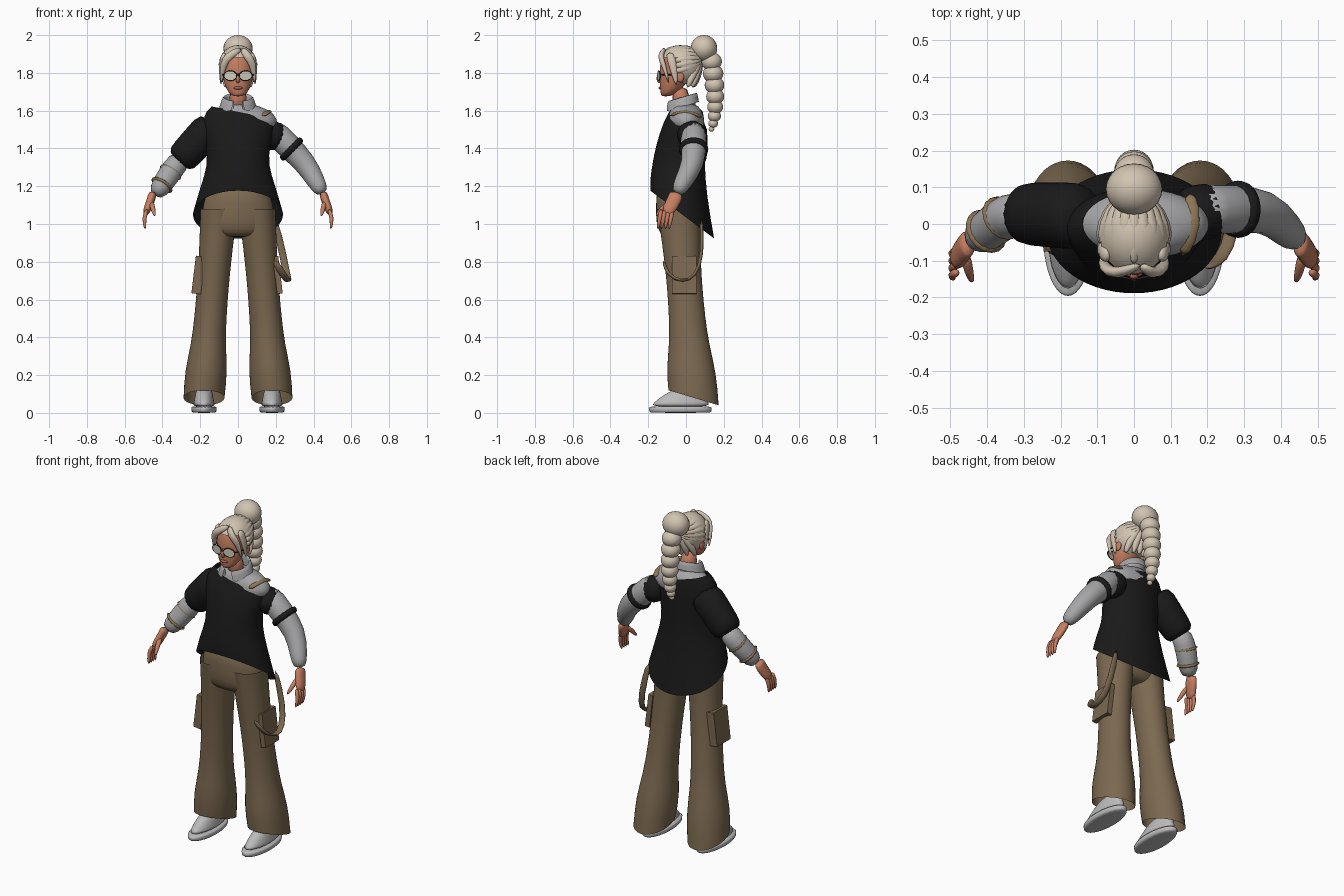
import bpy, bmesh, math
from mathutils import Vector

if "Cube" in bpy.data.objects:
    bpy.data.objects.remove(bpy.data.objects["Cube"])


def material(name, *rgb):
    m = bpy.data.materials.new(name)
    m.use_nodes = True
    m.diffuse_color = (*rgb, 1)
    m.node_tree.nodes["Principled BSDF"].inputs["Base Color"].default_value = (*rgb, 1)
    return m


black = material("black knit", .01, .01, .01)
tan = material("tan trousers", .2, .14, .08)
grey = material("grey shirt", .38, .38, .39)
shoe_grey = material("light grey shoe", .5, .5, .5)
skin = material("skin", .56, .21, .12)
blonde = material("blonde hair", .64, .55, .44)
brown = material("brown strap", .27, .18, .09)
dark = material("dark frame", .03, .02, .02)
pale = material("pale lens", .6, .6, .5)
lip = material("lip", .4, .12, .1)
X, Y, Z = Vector((1, 0, 0)), Vector((0, 1, 0)), Vector((0, 0, 1))


def finish(name, bm, mat, drop, subdivide):
    """Remove unwanted faces, then make a smooth object."""
    if drop:
        cut = [f for f in bm.faces if drop(f.calc_center_median())]
        bmesh.ops.delete(bm, geom=cut, context="FACES")
    bmesh.ops.recalc_face_normals(bm, faces=bm.faces)
    mesh = bpy.data.meshes.new(name)
    bm.to_mesh(mesh)
    bm.free()
    mesh.materials.append(mat)
    for polygon in mesh.polygons:
        polygon.use_smooth = True
    ob = bpy.data.objects.new(name, mesh)
    bpy.context.collection.objects.link(ob)
    if subdivide:
        mod = ob.modifiers.new("smooth", "SUBSURF")
        mod.levels = mod.render_levels = 1


def loft(name, mat, rings, sides=20, caps=True, drop=None, along=None):
    """Rings are x, y, z, two radii, then optional slopes along y and x.
    Rings lie level, or turn to follow the path when along is given."""
    bm = bmesh.new()
    centres = [Vector(ring[:3]) for ring in rings]
    rows = []
    for i, ring in enumerate(rings):
        u, v = X, Y
        if along:
            ahead = centres[min(i + 1, len(rings) - 1)]
            behind = centres[max(i - 1, 0)]
            t = (ahead - behind).normalized()
            u = along.cross(t).normalized()
            v = t.cross(u)
        slope_y, slope_x = (tuple(ring[5:]) + (0, 0))[:2]
        row = []
        for k in range(sides):
            a = math.tau * k / sides
            d = u * (math.cos(a) * ring[3]) + v * (math.sin(a) * ring[4])
            d.z += slope_y * d.y + slope_x * d.x
            row.append(bm.verts.new(centres[i] + d))
        rows.append(row)
    for low, high in zip(rows, rows[1:]):
        for k in range(sides):
            j = (k + 1) % sides
            bm.faces.new((low[k], low[j], high[j], high[k]))
    if caps:
        bm.faces.new(rows[0])
        bm.faces.new(rows[-1])
    finish(name, bm, mat, drop, True)


def tube(name, mat, points, radii, along=Y, flat=1, sides=10):
    rings = [(*p, r, r * flat) for p, r in zip(points, radii)]
    loft(name, mat, rings, sides, along=along)


def ball(name, mat, centre, size, drop=None):
    bm = bmesh.new()
    bmesh.ops.create_uvsphere(bm, u_segments=24, v_segments=16, radius=1)
    for v in bm.verts:
        v.co = Vector(c + p * s for c, p, s in zip(centre, v.co, size))
    finish(name, bm, mat, drop, False)


# Sweater with a slanted neckline and a long back hem
loft("sweater", black, [
    (0, -.02, 1.05, .24, .17, -.75), (0, -.04, 1.2, .2, .15, -.3),
    (0, -.04, 1.31, .16, .14), (0, -.03, 1.42, .17, .13),
    (0, -.01, 1.54, .2, .11, 0, -.15), (.02, 0, 1.59, .16, .09, 0, -.2)],
    sides=28, caps=False)

# Shirt yoke and folded collar
loft("shirt_yoke", grey, [
    (.02, 0, 1.48, .18, .1), (.02, 0, 1.56, .2, .1),
    (.02, 0, 1.61, .14, .08), (0, -.01, 1.64, .06, .06)])
loft("shirt_collar", grey, [
    (0, -.02, 1.6, .07, .07), (0, -.02, 1.67, .07, .07, .3),
    (0, -.02, 1.68, .08, .08, .3), (0, -.02, 1.62, .1, .09, .3)],
    caps=False, drop=lambda c: c.y < -.06 and abs(c.x) < .03)
tube("shoulder_strap", brown, [(.13, -.09, 1.57), (.17, 0, 1.61), (.15, .09, 1.56)],
     [.01] * 3, along=X, flat=2)

# Left arm: bare-shoulder sleeve, band and shirt sleeve
shoulder, elbow, wrist = (Vector(p) for p in
                          ((.16, .04, 1.52), (.36, .04, 1.32), (.45, -.05, 1.16)))
tube("left_shirt_sleeve", grey,
     [shoulder, shoulder.lerp(elbow, .5), elbow, elbow.lerp(wrist, .6), wrist],
     [.07, .07, .06, .05, .035], sides=16)
tube("left_off_shoulder_sleeve", black,
     [(.12, .02, 1.48), (.17, .03, 1.48), shoulder.lerp(elbow, .4)], [.07, .08, .08], sides=16)
tube("left_arm_band", black, [shoulder.lerp(elbow, f) for f in (.53, .62, .7)],
     [.08] * 3, sides=16)

# Right arm: short sleeve, shirt sleeve and forearm wraps
shoulder, elbow, wrist = (Vector(p) for p in
                          ((-.12, .02, 1.54), (-.34, .03, 1.3), (-.44, -.05, 1.15)))
tube("right_short_sleeve", black, [shoulder.lerp(elbow, f) for f in (0, .4, .7, .9)],
     [.1, .09, .09, .08], sides=16)
tube("right_shirt_sleeve", grey,
     [shoulder.lerp(elbow, .8), elbow, elbow.lerp(wrist, .6), wrist],
     [.06, .06, .06, .04], sides=16)
for name, f in (("upper", .1), ("lower", .55)):
    tube(name + "_forearm_wrap", brown, [elbow.lerp(wrist, f), elbow.lerp(wrist, f + .15)],
         [.07, .07], sides=16)

# Trouser seat
loft("trouser_seat", tan, [
    (0, -.04, 1.22, .16, .12), (0, -.04, 1.1, .19, .12), (0, -.04, 1, .2, .12),
    (0, -.04, .95, .19, .1), (0, -.04, .93, .13, .07)])
tube("hanging_trouser_strap", tan,
     [(.19, -.12, .81), (.24, -.1, .73), (.27, -.02, .69), (.26, .05, .72),
      (.24, .09, .83), (.19, .08, 1.04)], [.01] * 6, along=X, flat=2)

for s, side in ((-1, "right"), (1, "left")):
    # Flared leg, narrow at the knee, gathered near the ankle
    leg = []
    for i in range(8):
        t = i / 7
        pinch = math.sin(math.pi * t)
        gather = .015 if i == 6 else 0
        leg.append((s * (.1 + .08 * t), -.04 + .08 * t, 1.08 - t,
                    .1 - .02 * pinch + .01 * t + gather,
                    .115 - .03 * pinch + .02 * t + gather, -.3 * t ** 8))
    loft(side + "_trouser_leg", tan, leg, caps=False)
    bpy.ops.mesh.primitive_cube_add(size=1, location=(s * .21, -.01, .73),
                                    rotation=(0, -s * .12, 0))
    pocket = bpy.context.object
    pocket.name = side + "_cargo_pocket"
    pocket.scale = (.05 if s < 0 else .03, .13, .2)
    pocket.data.materials.append(tan)
    bevel = pocket.modifiers.new("bevel", "BEVEL")
    bevel.width, bevel.segments = .01, 2

    # Shoe with sole and laces
    loft(side + "_shoe_sole", shoe_grey, [
        (s * .18, -.03, z, .07 - inset, .17 - inset)
        for z, inset in ((0, .01), (.005, .003), (.03, 0), (.035, .005))])
    loft(side + "_shoe_upper", shoe_grey, [
        (s * .18, -.03 + .06 * t * t, .03 + .1 * t, .06 - .02 * t, .165 - .08 * t)
        for t in (0, .25, .5, .75, 1)])
    for i in range(3):
        y, z = -.13 + i * .03, .08 + i * .015
        tube("%s_shoe_lace_%d" % (side, i + 1), shoe_grey,
             [(s * .18 + dx, y + abs(dx) / 3, z - abs(dx) / 3) for dx in (-.035, 0, .035)],
             [.005] * 3)

    # Hand
    tube(side + "_palm", skin, [(s * .45, -.05, 1.17), (s * .46, -.06, 1.13),
                                (s * .48, -.09, 1.08), (s * .49, -.1, 1.05)],
         [.025, .023, .023, .015], flat=1.7)
    for i in range(4):
        y = -.07 - .02 * i
        tube("%s_finger_%d" % (side, i + 1), skin,
             [(s * .48, y, 1.08), (s * .5, y - .01, 1.03), (s * .49, y - .02, .97)],
             [.013, .012, .007])
    tube(side + "_thumb", skin, [(s * .46, -.08, 1.12), (s * .45, -.13, 1.08),
                                 (s * .44, -.16, 1.04)], [.016, .014, .007], along=X)

    # Ear and spectacles
    ball(side + "_ear", skin, (s * .085, -.03, 1.78), (.01, .02, .03))
    pose = dict(location=(s * .04, -.143, 1.785), rotation=(math.pi / 2, 0, s * .2))
    bpy.ops.mesh.primitive_torus_add(major_radius=.034, minor_radius=.0035,
                                     major_segments=24, minor_segments=6, **pose)
    rim = bpy.context.object
    bpy.ops.object.shade_smooth()
    bpy.ops.mesh.primitive_cylinder_add(radius=.033, depth=.004, vertices=24, **pose)
    for part, name, mat in ((rim, "_lens_rim", dark), (bpy.context.object, "_lens", pale)):
        part.name = side + name
        part.scale.y = .75
        part.data.materials.append(mat)
    tube(side + "_spectacle_temple", dark, [(s * .07, -.14, 1.79), (s * .09, -.09, 1.79),
                                            (s * .09, -.03, 1.79)], [.004] * 3, along=Z)

    # Hair framing the face
    tube(side + "_fringe", blonde, [(.02, -.11, 1.93), (s * .05, -.14, 1.89),
                                    (s * .08, -.12, 1.85), (s * .09, -.09, 1.74)],
         [.016, .024, .022, .004], flat=.7)
    tube(side + "_temple_lock", blonde, [(s * .07, -.09, 1.91), (s * .09, -.07, 1.85),
                                         (s * .09, -.05, 1.73)], [.015, .016, .005], flat=1.6)

tube("spectacle_bridge", dark, [(-.01, -.15, 1.79), (.01, -.15, 1.79)], [.004] * 2)

# Head and neck
tube("neck", skin, [(0, -.01, 1.58), (0, -.04, 1.74)], [.05, .05], sides=16)
loft("head", skin, [
    (0, -.11, 1.675, .02, .02), (0, -.09, 1.69, .05, .045), (0, -.07, 1.74, .073, .07),
    (0, -.055, 1.79, .083, .085), (0, -.05, 1.84, .086, .09),
    (0, -.045, 1.9, .08, .08), (0, -.04, 1.94, .04, .04)])
tube("nose", skin, [(0, -.137, 1.8), (0, -.148, 1.77), (0, -.138, 1.745)], [.008, .015, .01])
ball("mouth", lip, (0, -.135, 1.72), (.024, .01, .008))

# Swept back hair, bun and braid
ball("hair_cap", blonde, (0, -.03, 1.84), (.1, .115, .107),
     drop=lambda c: c.z < 1.74 or (c.y < -.04 and c.z < 1.885))
for i in range(13):
    across, up = math.sin(.3 * i - 1.8), math.cos(.3 * i - 1.8)
    tube("swept_strand_%d" % (i + 1), blonde,
         [(.083 * across, -.115 + .06 * abs(across), 1.83 + .09 * up),
          (.09 * across, -.035, 1.835 + .095 * up),
          (.07 * across, .035, 1.85 + .075 * up),
          (.02 * across, .085, 1.87 + .02 * up)], [.012, .021, .021, .014], along=X)
for i in range(-2, 3):
    bend = .008 * i * i
    tube("nape_strand_%d" % (i + 3), blonde,
         [(.034 * i, .04 - bend, 1.72), (.032 * i, .06 - bend, 1.78), (.01 * i, .08, 1.87)],
         [.01, .024, .018], along=X)
ball("hair_bun", blonde, (0, .095, 1.93), (.077, .07, .07))
z = 1.86
for i in range(8):
    t = i / 7
    r = .055 - .04 * t * t
    y = .135 + .02 * math.sin(math.pi * t)
    ball("braid_knot_%d" % (i + 1), blonde, (0, y, z), (r, r, r * .9))
    z -= r * 1.15
